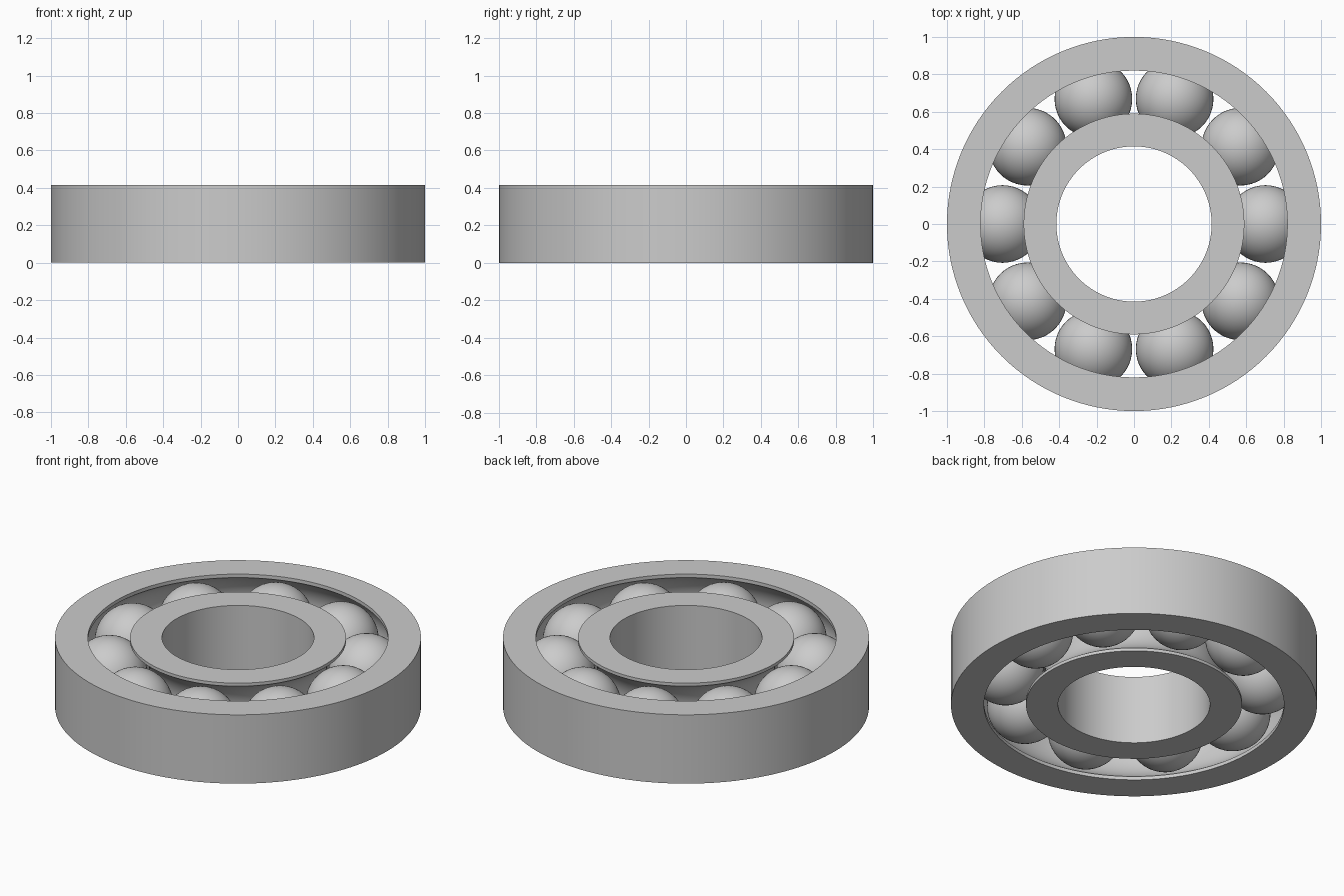
import bpy
from math import cos, sin, pi, asin, sqrt

cube = bpy.data.objects.get("Cube")
if cube:
    bpy.data.objects.remove(cube, do_unlink=True)

HEIGHT, MID = 0.415, 0.2075
PITCH, BALL, GROOVE = 0.703, 0.2075, 0.22
BALL_COUNT, SEGMENTS, ARC_STEPS = 10, 128, 24

steel = bpy.data.materials.new("steel_grey")
steel.use_nodes = True
colour = (0.6, 0.6, 0.6, 1)
steel.diffuse_color = colour
steel.node_tree.nodes["Principled BSDF"].inputs["Base Color"].default_value = colour


def finish(obj, name):
    obj.name = name
    obj.data.materials.append(steel)


def ring(name, plain_radius, groove_edge):
    """Revolve a rectangular section with a round ball groove on one side."""
    side = 1 if groove_edge > PITCH else -1
    half = asin(sqrt(GROOVE**2 - (groove_edge - PITCH)**2) / GROOVE)
    profile = [(plain_radius, 0), (groove_edge, 0)]
    for i in range(ARC_STEPS + 1):
        a = half * (2 * i / ARC_STEPS - 1)
        profile.append((PITCH + side * GROOVE * cos(a), MID + GROOVE * sin(a)))
    profile += [(groove_edge, HEIGHT), (plain_radius, HEIGHT)]
    n = len(profile)
    verts, faces = [], []
    for s in range(SEGMENTS):
        t = 2 * pi * s / SEGMENTS
        verts += [(r * cos(t), r * sin(t), z) for r, z in profile]
        nxt = (s + 1) % SEGMENTS
        for i in range(n):
            j = (i + 1) % n
            quad = (s * n + i, s * n + j, nxt * n + j, nxt * n + i)
            faces.append(quad if side < 0 else quad[::-1])
    mesh = bpy.data.meshes.new(name)
    mesh.from_pydata(verts, [], faces)
    mesh.update()
    obj = bpy.data.objects.new(name, mesh)
    bpy.context.collection.objects.link(obj)
    finish(obj, name)
    bpy.ops.object.select_all(action="DESELECT")
    bpy.context.view_layer.objects.active = obj
    obj.select_set(True)
    # Face normals outward before smoothing
    bpy.ops.object.mode_set(mode="EDIT")
    bpy.ops.mesh.select_all(action="SELECT")
    bpy.ops.mesh.normals_make_consistent(inside=False)
    bpy.ops.object.mode_set(mode="OBJECT")
    bpy.ops.object.shade_smooth_by_angle(angle=pi / 6)


# Races
ring("outer_ring", 1.0, 0.82)
ring("inner_ring", 0.415, 0.59)

# Balls
for k in range(BALL_COUNT):
    t = 2 * pi * k / BALL_COUNT
    bpy.ops.mesh.primitive_uv_sphere_add(
        segments=48, ring_count=24, radius=BALL,
        location=(PITCH * cos(t), PITCH * sin(t), MID))
    finish(bpy.context.object, f"ball_{k + 1}")
    bpy.ops.object.shade_smooth()
